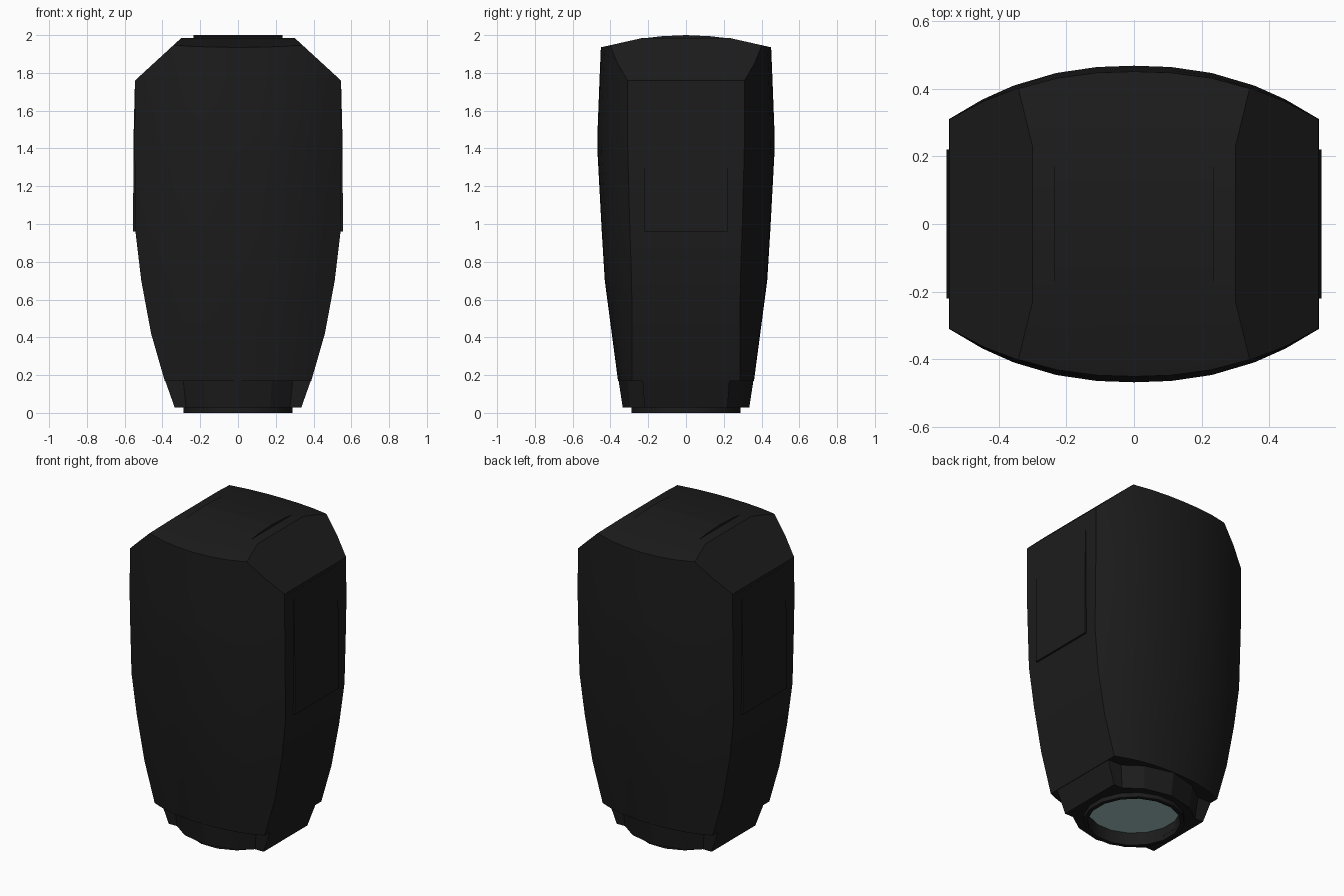
import bpy, bmesh, math
from mathutils import Vector

if "Cube" in bpy.data.objects:
    bpy.data.objects.remove(bpy.data.objects["Cube"])


def material(name, rgb):
    m = bpy.data.materials.new(name)
    m.diffuse_color = (*rgb, 1)
    m.use_nodes = True
    m.node_tree.nodes["Principled BSDF"].inputs["Base Color"].default_value = m.diffuse_color
    return m


BLACK = material("matte black", (0.0115, 0.0115, 0.0115))
GLASS = material("grey green glass", (0.36, 0.56, 0.55))


def finish(name, bm, mat, smooth=None):
    bmesh.ops.recalc_face_normals(bm, faces=bm.faces)
    me = bpy.data.meshes.new(name)
    bm.to_mesh(me)
    bm.free()
    me.materials.append(mat)
    ob = bpy.data.objects.new(name, me)
    bpy.context.collection.objects.link(ob)
    if smooth:
        bpy.context.view_layer.objects.active = ob
        ob.select_set(True)
        bpy.ops.object.shade_smooth_by_angle(angle=math.radians(smooth))
        ob.select_set(False)
    return ob


def loft(bm, rings, closed=False):
    rows = [[bm.verts.new(p) for p in r] for r in rings]
    n = len(rows[0])
    pairs = list(zip(rows, rows[1:]))
    if closed:
        pairs.append((rows[-1], rows[0]))
    for a, b in pairs:
        for i in range(n):
            j = (i + 1) % n
            bm.faces.new((a[i], a[j], b[j], b[i]))
    if not closed:
        bm.faces.new(rows[0][::-1])
        bm.faces.new(rows[-1])


def cut(bm, point, normal):
    """Slice off everything on the normal side and cap the opening."""
    r = bmesh.ops.bisect_plane(bm, geom=bm.verts[:] + bm.edges[:] + bm.faces[:],
                               plane_co=point, plane_no=normal, clear_outer=True)
    edges = [e for e in r["geom_cut"] if isinstance(e, bmesh.types.BMEdge)]
    bmesh.ops.contextual_create(bm, geom=edges)


# Body: bowed front and back, flat sides. Rows are z, half width, side depth, centre depth
PROFILE = [(0.17, 0.388, 0.285, 0.36), (0.42, 0.46, 0.285, 0.393),
           (0.70, 0.512, 0.288, 0.43), (0.96, 0.543, 0.297, 0.446),
           (1.37, 0.547, 0.308, 0.468), (1.50, 0.547, 0.31, 0.468),
           (1.76, 0.545, 0.31, 0.458), (2.05, 0.54, 0.31, 0.446)]
STEPS = [-1, -0.82, -0.65, -0.42, -0.2, 0, 0.2, 0.42, 0.65, 0.82, 1]


def section(z, w, d, c):
    front = [(f * w, -(d + (c - d) * (1 - abs(f) ** 2.3)), z) for f in STEPS]
    return front + [(-x, -y, z) for x, y, z in front]


bm = bmesh.new()
loft(bm, [section(*row) for row in PROFILE])
cut(bm, (0, 0, 1.985), (0, 0, 1))
for s in (-1, 1):
    cut(bm, (0, s * 0.23, 1.985), Vector((0, s * 0.045, 0.2)).normalized())
    cut(bm, (s * 0.545, 0, 1.76), Vector((s * 0.225, 0, 0.245)).normalized())
finish("body", bm, BLACK, 25)

# Top plate, gently arched from front to back
bm = bmesh.new()
arch = [(-0.27, 1.97), (-0.25, 1.98), (-0.13, 1.994), (0, 2.0),
        (0.13, 1.994), (0.25, 1.98), (0.27, 1.97)]
loft(bm, [[(x, y, z) for y, z in arch] for x in (-0.235, 0.235)])
finish("top_plate", bm, BLACK)

# Side plates, fading flush toward the top
for s, label in ((-1, "left"), (1, "right")):
    bm = bmesh.new()
    edge = [(0.52, 0.96), (0.555, 0.96), (0.554, 1.42), (0.546, 1.74), (0.52, 1.74)]
    loft(bm, [[(s * x, y, z) for x, z in edge] for y in (-0.22, 0.22)])
    finish(label + "_side_plate", bm, BLACK)


# Collar: round front and back between two straight side blocks, hollow inside
def collar_ring(side, z):
    front = [(-x, -y) for x, y in side] + [(x, -y) for x, y in side[-2::-1]]
    return [(x, y, z) for x, y in front + [(-x, -y) for x, y in front]]


def hole_ring(r, z):
    angles = [200, 215, 240, 270, 300, 325, 340]
    front = [(r * math.cos(math.radians(a)), r * math.sin(math.radians(a))) for a in angles]
    return [(x, y, z) for x, y in front + [(-x, -y) for x, y in front]]


low = [(0.335, 0.22), (0.275, 0.22), (0.17, 0.295), (0, 0.335)]
high = [(0.386, 0.23), (0.29, 0.23), (0.18, 0.31), (0, 0.357)]
bm = bmesh.new()
loft(bm, [collar_ring(low, 0.028), collar_ring(high, 0.172),
          hole_ring(0.28, 0.172), hole_ring(0.28, 0.028)], closed=True)
finish("collar", bm, BLACK)


# Lens ring and recessed lens
def circle(r, z, n=16):
    return [(r * math.cos(2 * math.pi * (i + 0.5) / n),
             r * math.sin(2 * math.pi * (i + 0.5) / n), z) for i in range(n)]


bm = bmesh.new()
loft(bm, [circle(0.294, 0.0), circle(0.294, 0.12),
          circle(0.268, 0.12), circle(0.27, 0.0)], closed=True)
finish("lens_ring", bm, BLACK, 30)

bm = bmesh.new()
loft(bm, [circle(0.269, 0.08), circle(0.269, 0.10)])
finish("lens", bm, GLASS)
